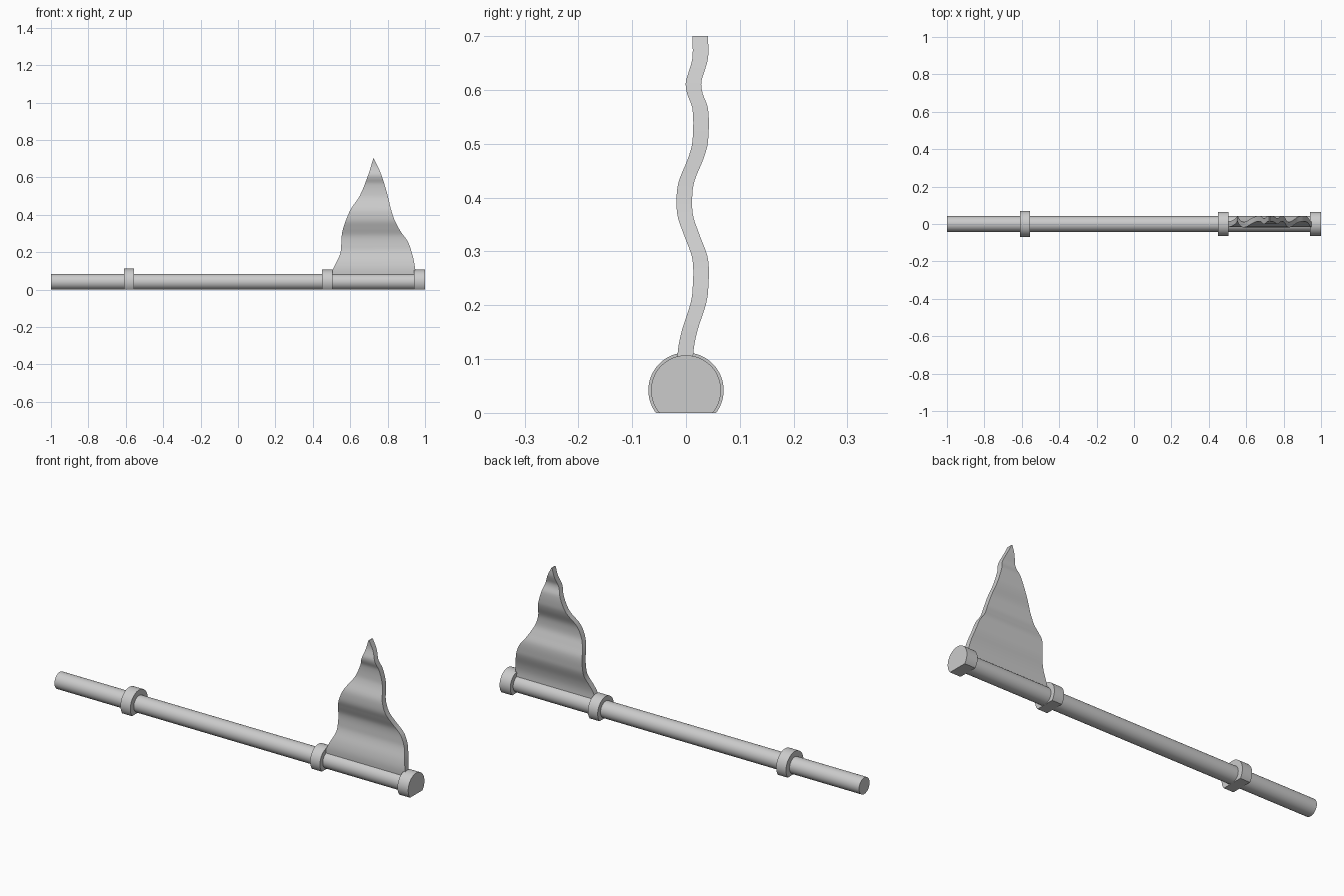
import bpy, bmesh, math
from mathutils import Vector

if "Cube" in bpy.data.objects:
    bpy.data.objects.remove(bpy.data.objects["Cube"], do_unlink=True)

grey = bpy.data.materials.new("plain grey")
grey.use_nodes = True
colour = (0.6, 0.6, 0.6, 1)
grey.diffuse_color = colour
grey.node_tree.nodes["Principled BSDF"].inputs["Base Color"].default_value = colour

AXIS_Z = 0.042


def finish(name, bm, angle=35):
    bmesh.ops.recalc_face_normals(bm, faces=bm.faces)
    mesh = bpy.data.meshes.new(name)
    bm.to_mesh(mesh)
    bm.free()
    mesh.materials.append(grey)
    obj = bpy.data.objects.new(name, mesh)
    bpy.context.collection.objects.link(obj)
    bpy.ops.object.select_all(action='DESELECT')
    obj.select_set(True)
    bpy.context.view_layer.objects.active = obj
    bpy.ops.object.shade_smooth_by_angle(angle=math.radians(angle))
    return obj


def rod(name, x0, x1, radius, steps=48):
    """Round bar along x; any part below the ground is cut flat."""
    start = -math.asin(min(1, AXIS_Z / radius))
    sweep = math.pi - 2 * start
    whole = radius <= AXIS_Z
    bm = bmesh.new()
    ring = []
    for i in range(steps if whole else steps + 1):
        a = start + sweep * i / steps
        ring.append(bm.verts.new((x0, radius * math.cos(a), AXIS_Z + radius * math.sin(a))))
    face = bm.faces.new(ring)
    out = bmesh.ops.extrude_face_region(bm, geom=[face])
    moved = [v for v in out["geom"] if isinstance(v, bmesh.types.BMVert)]
    bmesh.ops.translate(bm, verts=moved, vec=(x1 - x0, 0, 0))
    return finish(name, bm)


def curve_at(points, z):
    """Smooth value at height z through (z, value) points."""
    last = len(points) - 1
    i = max(k for k in range(last) if points[k][0] <= z or k == 0)

    def slope(k):
        a, b = points[max(k - 1, 0)], points[min(k + 1, last)]
        return (b[1] - a[1]) / (b[0] - a[0])
    (z0, v0), (z1, v1) = points[i], points[i + 1]
    h = z1 - z0
    t = (z - z0) / h
    return ((2*t**3 - 3*t**2 + 1) * v0 + (t**3 - 2*t**2 + t) * h * slope(i)
            + (3*t**2 - 2*t**3) * v1 + (t**3 - t**2) * h * slope(i + 1))


# Pole and its flat-bottomed collars
rod("pole", -1, 0.99, AXIS_Z)
rod("lower_collar", -0.61, -0.555, 0.07)
rod("middle_collar", 0.45, 0.505, 0.065)
rod("end_cap", 0.94, 1, 0.065)

# Waving pennant: outline edges and ripple by height
left_edge = [(0.06, 0.49), (0.11, 0.508), (0.187, 0.545), (0.24, 0.552), (0.3, 0.556),
             (0.36, 0.573), (0.43, 0.603), (0.5, 0.65), (0.61, 0.695), (0.7, 0.723)]
right_edge = [(0.06, 0.957), (0.11, 0.948), (0.18, 0.934), (0.257, 0.908), (0.31, 0.87),
              (0.39, 0.83), (0.53, 0.793), (0.63, 0.76), (0.7, 0.727)]
ripple = [(0.06, 0), (0.11, -0.001), (0.15, 0.006), (0.2, 0.022), (0.225, 0.0265),
          (0.285, 0.0265), (0.33, 0.011), (0.365, -0.001), (0.4, -0.003), (0.43, 0.001),
          (0.475, 0.019), (0.505, 0.0265), (0.565, 0.0265), (0.595, 0.016),
          (0.615, 0.014), (0.635, 0.02), (0.66, 0.0265), (0.7, 0.0265)]
half_thick = 0.0145
bm = bmesh.new()
previous = None
rows = 72
for i in range(rows + 1):
    z = 0.06 + 0.64 * i / rows
    y = curve_at(ripple, z)
    xl, xr = curve_at(left_edge, z), curve_at(right_edge, z)
    loop = [bm.verts.new(p) for p in ((xl, y - half_thick, z), (xr, y - half_thick, z),
                                      (xr, y + half_thick, z), (xl, y + half_thick, z))]
    if previous:
        for k in range(4):
            n = (k + 1) % 4
            bm.faces.new((previous[k], previous[n], loop[n], loop[k]))
    else:
        bm.faces.new(loop)
    previous = loop
bm.faces.new(previous)
finish("pennant", bm)
